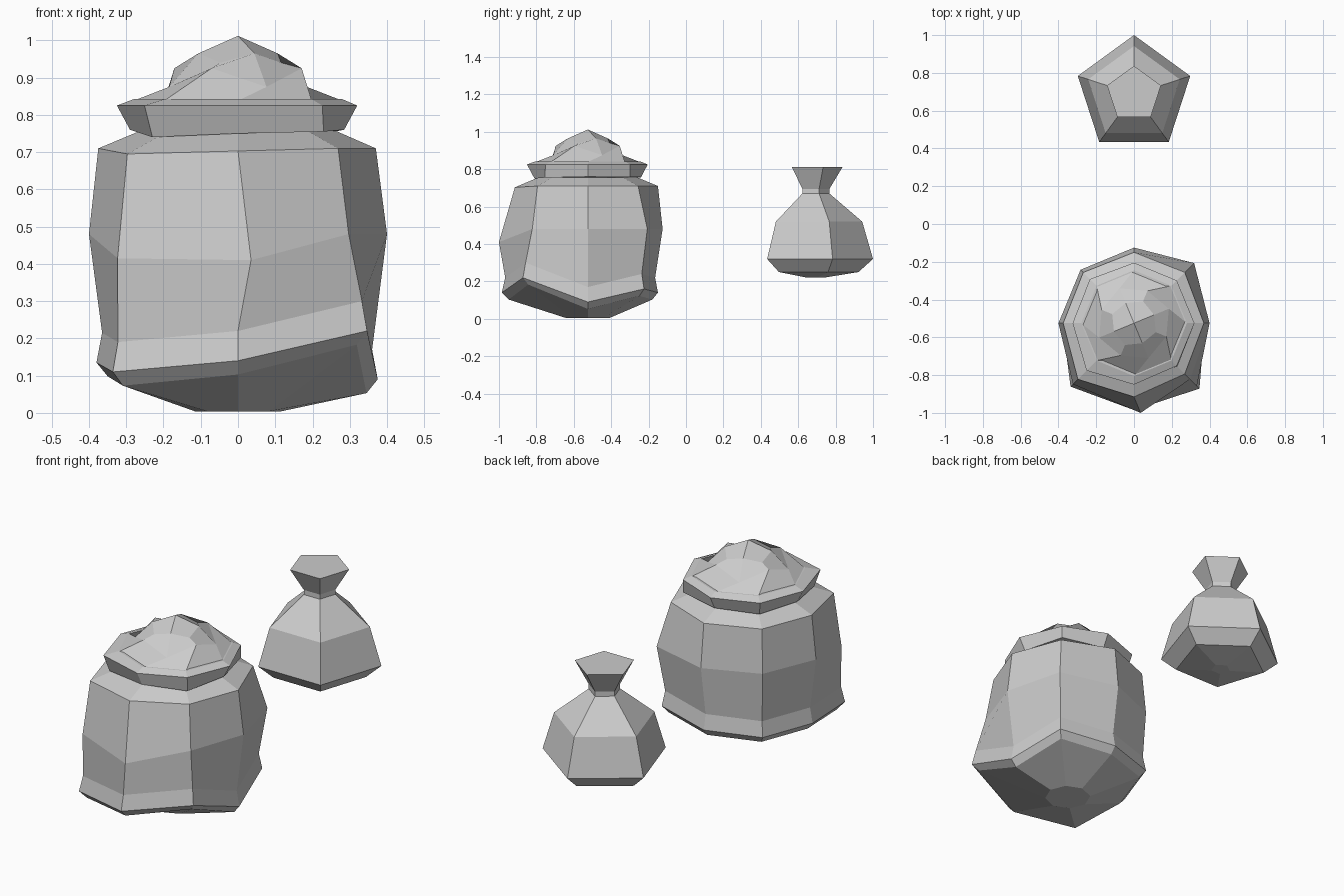
import bpy, bmesh
from math import sin, cos, pi

if "Cube" in bpy.data.objects:
    bpy.data.objects.remove(bpy.data.objects["Cube"])


def stack(name, rings, apex=None):
    """Bridge a stack of equal-count point rings; cap the bottom, cap or point the top."""
    bm = bmesh.new()
    loops = [[bm.verts.new(p) for p in ring] for ring in rings]
    n = len(loops[0])
    for a, b in zip(loops, loops[1:]):
        for i in range(n):
            j = (i + 1) % n
            bm.faces.new((a[i], a[j], b[j], b[i]))
    bm.faces.new(loops[0][::-1])
    if apex:
        tip = bm.verts.new(apex)
        for i in range(n):
            bm.faces.new((loops[-1][i], loops[-1][(i + 1) % n], tip))
    else:
        bm.faces.new(loops[-1])
    bmesh.ops.recalc_face_normals(bm, faces=bm.faces)
    mesh = bpy.data.meshes.new(name)
    bm.to_mesh(mesh)
    bm.free()
    obj = bpy.data.objects.new(name, mesh)
    bpy.context.collection.objects.link(obj)
    return obj


def ring(n, r, z, cy, turn=0.0):
    """Ring of n points; r and z may be one number or a list cycled round the ring."""
    rs = r if isinstance(r, (list, tuple)) else [r]
    zs = z if isinstance(z, (list, tuple)) else [z]
    pts = []
    for i in range(n):
        a = 2 * pi * i / n + turn
        q = rs[i % len(rs)]
        pts.append((q * cos(a), cy + q * sin(a), zs[i % len(zs)]))
    return pts


# Big sack: sagging eight-sided body (columns run from +x counter-clockwise)
CY = -0.525
low_r = [.375, .425, .375, .40, .38, .475, .46, .49]
low_z = [.09, .16, .14, .14, .135, .11, .14, .22]
mid_r = [.40, .45, .40, .40, .40, .457, .475, .42]
mid_z = [.48, .48, .48, .48, .48, .415, .41, .48]
top_r = [.37, .38, .375, .38, .375, .42, .39, .38]
mid = ring(8, mid_r, mid_z, CY)
mid[6] = (.035, mid[6][1], mid[6][2])
stack("sack_body", [
    ring(8, .115, .004, CY),
    ring(8, [r * .92 for r in low_r], [z - .037 for z in low_z], CY),
    ring(8, low_r, low_z, CY),
    ring(8, [r * .96 for r in low_r], [z + .08 for z in low_z], CY),
    mid,
    ring(8, top_r, [.71, .71, .71, .71, .71, .695, .703, .71], CY),
    ring(8, .26, .758, CY),
])

# Rolled cloth rim around the opening
stack("sack_rim", [
    ring(8, .26, .755, CY),
    ring(8, [.285, .32, .285, .31, .29, .325, .285, .325],
         [.76, .758, .757, .757, .76, .74, .75, .755], CY),
    ring(8, [.32, .32, .32, .33, .325, .355, .325, .32], .825, CY),
    ring(8, .28, .842, CY),
])

# Lumpy heap of contents
stack("sack_contents", [
    ring(8, .28, .838, CY),
    ring(8, [.20, .185], [.875, .925], CY, pi / 8),
    ring(8, [.115, .125], [.965, .94], CY, pi / 8),
], apex=(0, CY, 1.012))

# Small five-sided tied pouch
profile = [(.05, .22), (.235, .25), (.313, .32), (.255, .52),
           (.08, .67), (.08, .695), (.15, .812)]
stack("small_pouch", [ring(5, r, z, .687, pi / 2) for r, z in profile])
